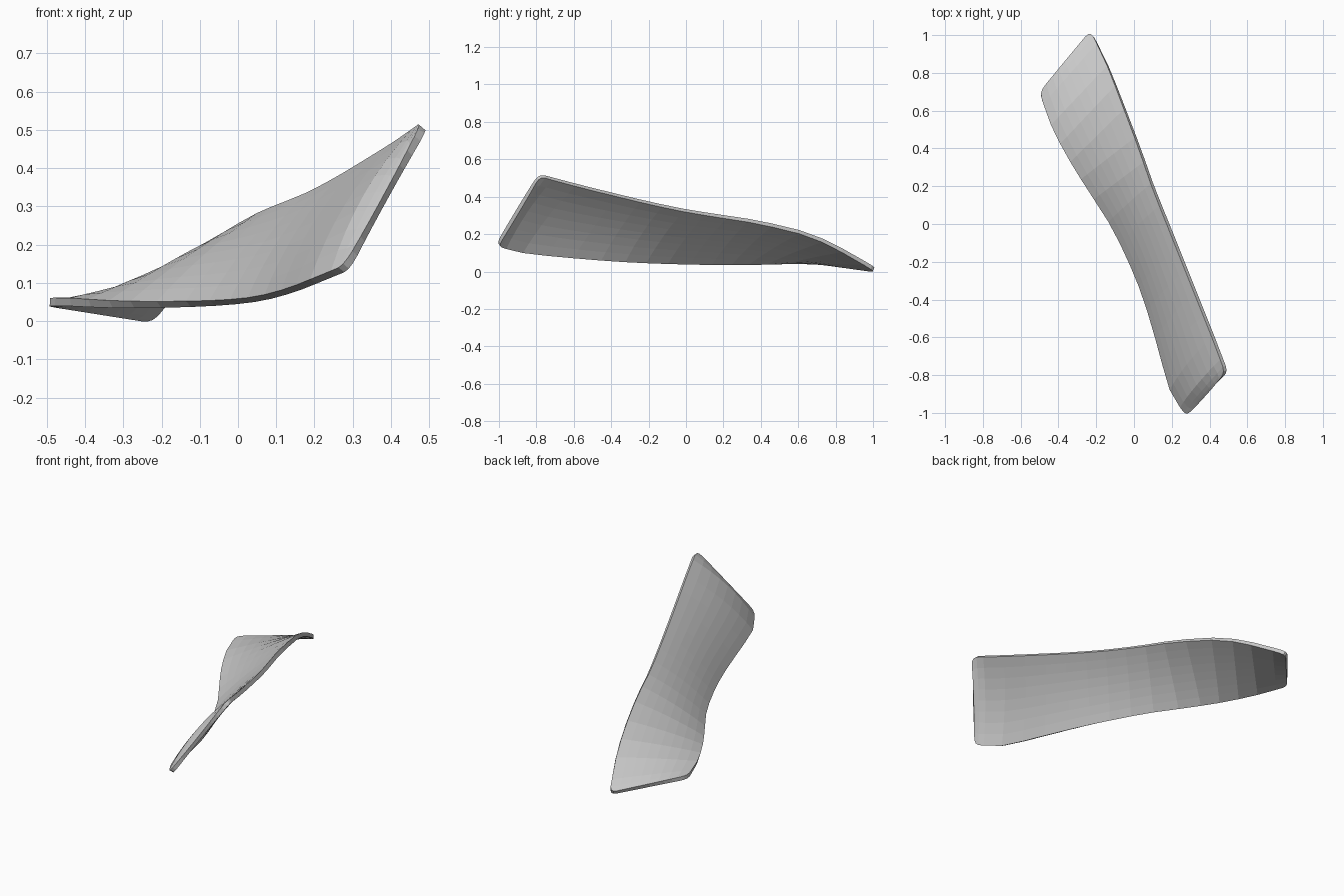
import bpy, bmesh, math
from mathutils import Vector

if "Cube" in bpy.data.objects:
    bpy.data.objects.remove(bpy.data.objects["Cube"])

# Long edges of the twisted panel, front end to back end
LOW_EDGE = [(0.285, -1.01, 0.14), (0.20, -0.88, 0.105), (0.135, -0.65, 0.08), (0.06, -0.40, 0.06),
            (-0.02, -0.20, 0.05), (-0.12, 0.0, 0.045), (-0.25, 0.20, 0.043), (-0.35, 0.36, 0.045),
            (-0.44, 0.53, 0.05), (-0.50, 0.70, 0.05)]
HIGH_EDGE = [(0.49, -0.785, 0.515), (0.42, -0.60, 0.465), (0.34, -0.40, 0.415), (0.26, -0.20, 0.367),
             (0.18, 0.0, 0.325), (0.10, 0.20, 0.293), (0.03, 0.40, 0.26), (-0.065, 0.65, 0.198),
             (-0.14, 0.84, 0.11), (-0.228, 1.02, 0.005)]
COLUMNS = 8


def curve_point(points, t):
    """Smooth curve through the points, t from 0 to 1."""
    n = len(points) - 1
    s = min(max(t, 0), 1) * n
    i = min(int(s), n - 1)
    f = s - i
    p0, p1, p2, p3 = (Vector(points[min(max(k, 0), n)]) for k in range(i - 1, i + 3))
    return 0.5 * (2 * p1 + (p2 - p0) * f + (2 * p0 - 5 * p1 + 4 * p2 - p3) * f ** 2
                  + (3 * p1 - p0 - 3 * p2 + p3) * f ** 3)


# Rows close together at both ends, for the rounded corners
ends = [0.0, 0.004, 0.012, 0.026, 0.05]
rows = ends + [0.05 + 0.9 * k / 14 for k in range(1, 14)] + [1 - e for e in reversed(ends)]

bm = bmesh.new()
grid = []
for t in rows:
    low, high = curve_point(LOW_EDGE, t), curve_point(HIGH_EDGE, t)
    along = curve_point(LOW_EDGE, min(t + 0.02, 1)) - curve_point(LOW_EDGE, max(t - 0.02, 0))
    normal = (high - low).cross(along).normalized()
    if normal.z < 0:
        normal.negate()
    # Corner rounding narrows the end rows
    d = min(t, 1 - t) / 0.026
    inset = 0.10 * (1 - math.sqrt(max(0, 1 - (1 - min(d, 1)) ** 2)))
    # Slight crown, fading toward the back, with a rolled front lip
    crown = 0.028 * (1 - t) * min(t / 0.05, 1)
    row = []
    for c in range(COLUMNS + 1):
        v = inset + (1 - 2 * inset) * c / COLUMNS
        row.append(bm.verts.new(low.lerp(high, v) + normal * crown * 4 * v * (1 - v)))
    grid.append(row)
for a, b in zip(grid, grid[1:]):
    for c in range(COLUMNS):
        bm.faces.new((a[c], a[c + 1], b[c + 1], b[c]))
bmesh.ops.recalc_face_normals(bm, faces=bm.faces)

mesh = bpy.data.meshes.new("curved_panel")
bm.to_mesh(mesh)
bm.free()
panel = bpy.data.objects.new("curved_panel", mesh)
bpy.context.collection.objects.link(panel)

grey = bpy.data.materials.new("light_grey")
grey.diffuse_color = (0.6, 0.6, 0.6, 1)
grey.use_nodes = True
grey.node_tree.nodes["Principled BSDF"].inputs["Base Color"].default_value = grey.diffuse_color
mesh.materials.append(grey)

# Sheet thickness
solid = panel.modifiers.new("thickness", 'SOLIDIFY')
solid.thickness = 0.022
solid.offset = 0
